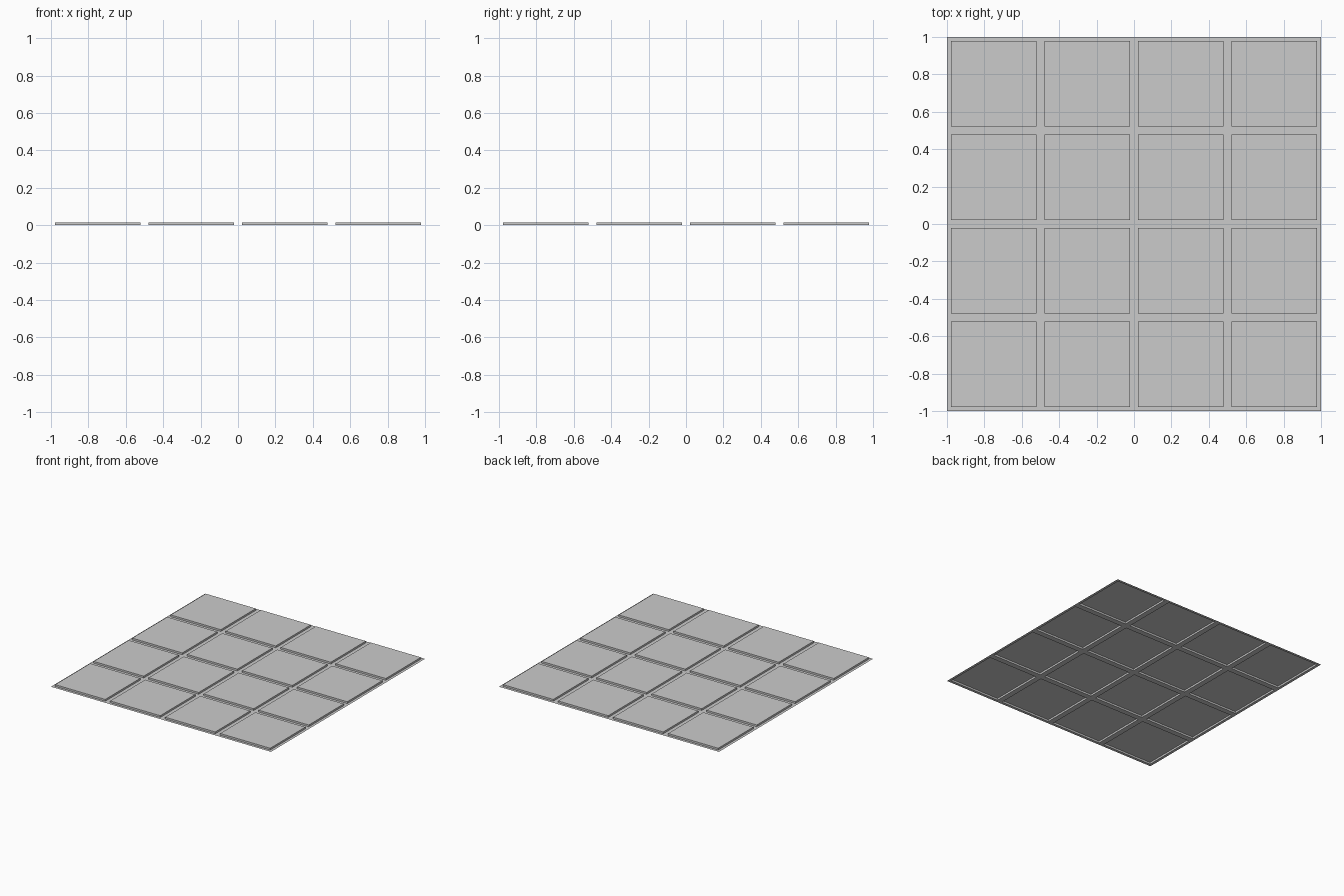
import bpy
import bmesh

if "Cube" in bpy.data.objects:
    bpy.data.objects.remove(bpy.data.objects["Cube"])

TILES = 4        # tiles per side
GAP = 0.0225     # border around each tile
HEIGHT = 0.015   # raised height of each tile

# Thin open sheet split into a 4 x 4 grid
bm = bmesh.new()
bmesh.ops.create_grid(bm, x_segments=TILES, y_segments=TILES, size=1.0)

# Inset every cell to leave the flat joints between tiles
tiles = bm.faces[:]
bmesh.ops.inset_individual(bm, faces=tiles, thickness=GAP, depth=0.0, use_even_offset=True)

# Raise each tile with upright walls, leaving the underside hollow
bmesh.ops.inset_individual(bm, faces=tiles, thickness=0.0, depth=HEIGHT)
bm.normal_update()

mesh = bpy.data.meshes.new("tiled_floor")
bm.to_mesh(mesh)
bm.free()
floor = bpy.data.objects.new("tiled_floor", mesh)
bpy.context.collection.objects.link(floor)
